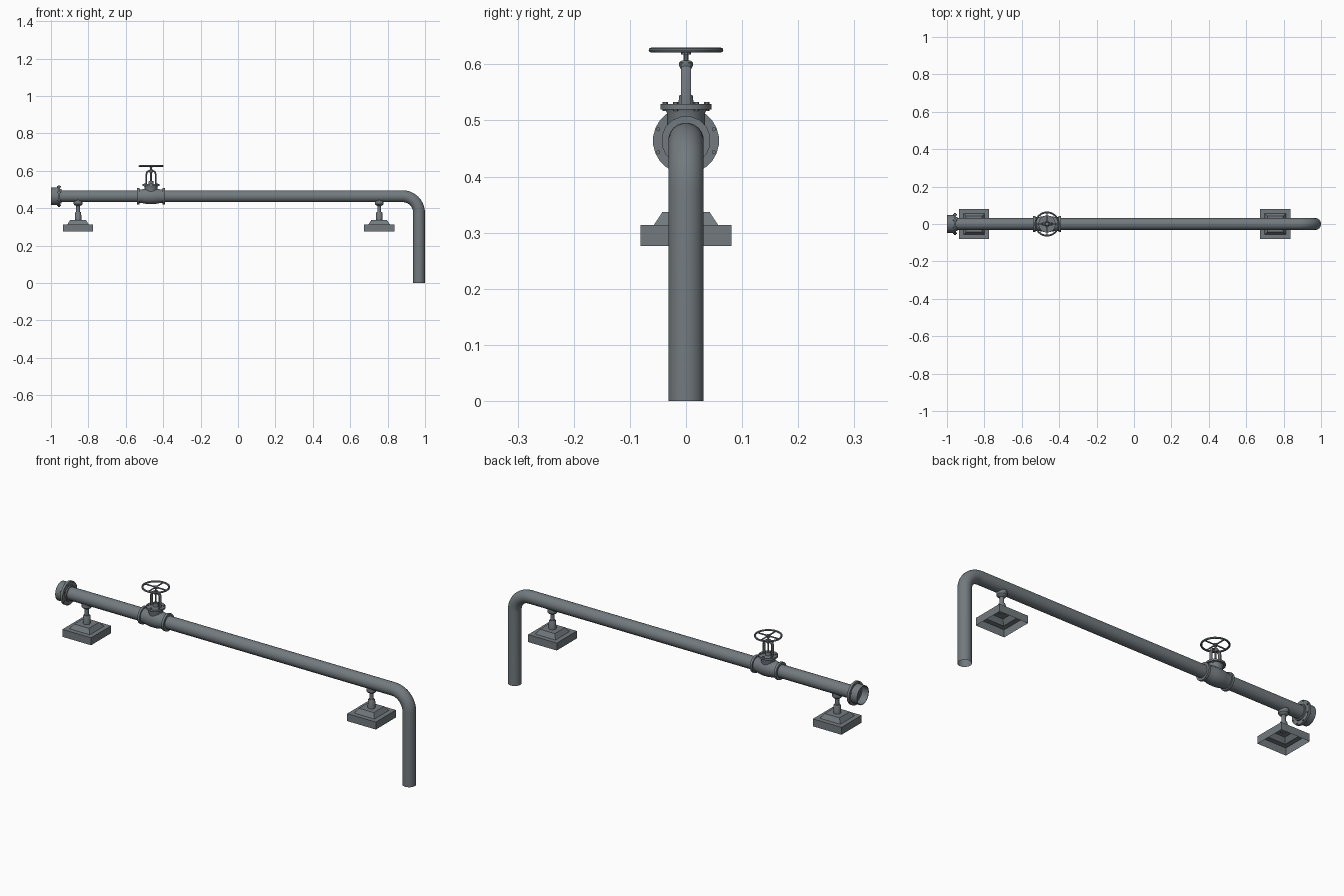
import bpy, bmesh, math
from mathutils import Vector, Matrix

if "Cube" in bpy.data.objects:
    bpy.data.objects.remove(bpy.data.objects["Cube"])

steel = bpy.data.materials.new("slate grey steel")
steel.diffuse_color = (0.17, 0.195, 0.21, 1)
steel.use_nodes = True
steel.node_tree.nodes["Principled BSDF"].inputs["Base Color"].default_value = steel.diffuse_color
PIPE_Z, PIPE_R, VALVE_X = 0.464, 0.032, -0.465


def finish(name, bm, smooth=True):
    bmesh.ops.recalc_face_normals(bm, faces=bm.faces)
    me = bpy.data.meshes.new(name)
    bm.to_mesh(me)
    bm.free()
    me.materials.append(steel)
    ob = bpy.data.objects.new(name, me)
    bpy.context.collection.objects.link(ob)
    if smooth:
        bpy.ops.object.select_all(action='DESELECT')
        ob.select_set(True)
        bpy.context.view_layer.objects.active = ob
        bpy.ops.object.shade_smooth_by_angle(angle=math.radians(35))
    return ob


def skin(bm, rings, closed=False):
    pairs = list(zip(rings, rings[1:]))
    if closed:
        pairs.append((rings[-1], rings[0]))
    for a, b in pairs:
        for i in range(len(a)):
            j = (i + 1) % len(a)
            bm.faces.new((a[i], a[j], b[j], b[i]))


def lathe(bm, profile, origin, axis='Z', sides=20, closed=False, caps=(False, False)):
    """Revolve (along, radius) points round an axis through origin."""
    rings = []
    for h, r in profile:
        ring = []
        for i in range(sides):
            a = 2 * math.pi * (i + 0.5) / sides
            c, s = r * math.cos(a), r * math.sin(a)
            p = Vector((c, s, h)) if axis == 'Z' else Vector((h, c, s))
            ring.append(bm.verts.new(p + Vector(origin)))
        rings.append(ring)
    skin(bm, rings, closed)
    for cap, ring in zip(caps, (rings[0], rings[-1])):
        if cap:
            bm.faces.new(ring)


def tube(bm, path, r, ref, sides=16, caps=False, squash=1.0):
    """Sweep a circle along a path lying in the plane whose normal is ref."""
    pts, ref, rings = [Vector(p) for p in path], Vector(ref), []
    for k, p in enumerate(pts):
        t = (pts[min(k + 1, len(pts) - 1)] - pts[max(k - 1, 0)]).normalized()
        n = t.cross(ref)
        rings.append([bm.verts.new(p + r * (math.cos(a) * ref * squash + math.sin(a) * n))
                      for a in (2 * math.pi * (i + 0.5) / sides for i in range(sides))])
    skin(bm, rings)
    if caps:
        bm.faces.new(rings[0])
        bm.faces.new(rings[-1])


def boxed(bm, levels, x):
    """Stack of square outlines (half size, z), open underneath, closed on top."""
    rings = [[bm.verts.new((x + sx * h, sy * h, z)) for sx, sy in ((-1, -1), (1, -1), (1, 1), (-1, 1))]
             for h, z in levels]
    skin(bm, rings)
    bm.faces.new(rings[-1])


# main pipe with elbow and open lower end
bend = 0.088
cx, cz = 0.968 - bend, PIPE_Z - bend
path = [(-0.955, 0, PIPE_Z)]
path += [(cx + bend * math.sin(a), 0, cz + bend * math.cos(a))
         for a in (math.pi / 2 * i / 10 for i in range(11))]
path.append((0.968, 0, 0))
bm = bmesh.new()
tube(bm, path, PIPE_R, (0, 1, 0), 20)
finish("pipe", bm)

# end flange with open socket
bm = bmesh.new()
lathe(bm, [(-0.945, 0.032), (-0.945, 0.038), (-0.951, 0.039), (-0.951, 0.059), (-0.963, 0.059),
           (-0.963, 0.048), (-1.0, 0.048), (-1.0, 0.045), (-0.963, 0.045), (-0.963, 0.030)],
      (0, 0, PIPE_Z), 'X', 24)
finish("end_flange", bm)
bm = bmesh.new()
for i in range(8):
    a = math.pi / 4 * (i + 0.5)
    lathe(bm, [(-0.968, 0.004), (-0.947, 0.004)],
          (0, 0.0535 * math.cos(a), PIPE_Z + 0.0535 * math.sin(a)), 'X', 6, caps=(True, True))
finish("flange_bolts", bm, False)

# valve body, bulging between two collars
bm = bmesh.new()
half = [(0.074, 0.031), (0.074, 0.044), (0.062, 0.044), (0.062, 0.037),
        (0.045, 0.038), (0.03, 0.041), (0.015, 0.043)]
lathe(bm, [(-h, r) for h, r in half] + [(h, r) for h, r in reversed(half)],
      (VALVE_X, 0, PIPE_Z), 'X', 16)
finish("valve_body", bm)

# bonnet neck and its bolted plate
bm = bmesh.new()
lathe(bm, [(0.47, 0.034), (0.512, 0.034), (0.52, 0.037), (0.52, 0.046), (0.529, 0.046), (0.529, 0.014),
           (0.545, 0.012)], (VALVE_X, 0, 0), 'Z', 20, caps=(False, True))
finish("valve_bonnet", bm)
bm = bmesh.new()
for i in range(6):
    a = math.pi / 3 * (i + 0.5)
    lathe(bm, [(0.517, 0.005), (0.533, 0.005)],
          (VALVE_X + 0.037 * math.cos(a), 0.037 * math.sin(a), 0), 'Z', 6, caps=(True, True))
finish("bonnet_bolts", bm, False)

# yoke arms and top boss
bm = bmesh.new()
for s in (-1, 1):
    tube(bm, [(VALVE_X + s * x, 0, z) for x, z in
              ((0.025, 0.527), (0.025, 0.58), (0.021, 0.594), (0.008, 0.6))],
         0.005, (0, 1, 0), 8, True, 1.9)
lathe(bm, [(0.59, 0.009), (0.598, 0.013), (0.603, 0.013), (0.607, 0.008)],
      (VALVE_X, 0, 0), 'Z', 12, caps=(True, True))
finish("valve_yoke", bm)

# stem
bm = bmesh.new()
lathe(bm, [(0.53, 0.0045), (0.618, 0.0045), (0.618, 0.009), (0.63, 0.009)],
      (VALVE_X, 0, 0), 'Z', 10, caps=(True, True))
finish("valve_stem", bm)

# hand wheel: rim and spokes
bm = bmesh.new()
lathe(bm, [(0.6255 + 0.0045 * math.sin(a), 0.0622 + 0.0048 * math.cos(a))
           for a in (math.pi / 4 * i for i in range(8))], (VALVE_X, 0, 0), 'Z', 28, closed=True)
for i in range(4):
    a = math.pi / 2 * i
    d = Vector((math.cos(a), math.sin(a), 0))
    c = Vector((VALVE_X, 0, 0.625))
    tube(bm, [c + d * 0.005, c + d * 0.061], 0.0035, (0, 0, 1), 8)
finish("hand_wheel", bm)

# two pipe supports: hollow footing, sloped plinth, jack post and saddle
for label, x in (("left", -0.855), ("right", 0.755)):
    bm = bmesh.new()
    boxed(bm, [(0.081, 0.276), (0.081, 0.314), (0.057, 0.314), (0.042, 0.337)], x)
    finish(label + "_footing", bm, False)
    bm = bmesh.new()
    lathe(bm, [(0.335, 0.018), (0.375, 0.017), (0.38, 0.014), (0.38, 0.010), (0.412, 0.010),
               (0.416, 0.019), (0.422, 0.024), (0.445, 0.024)], (x, 0, 0), 'Z', 16)
    finish(label + "_support_post", bm)
